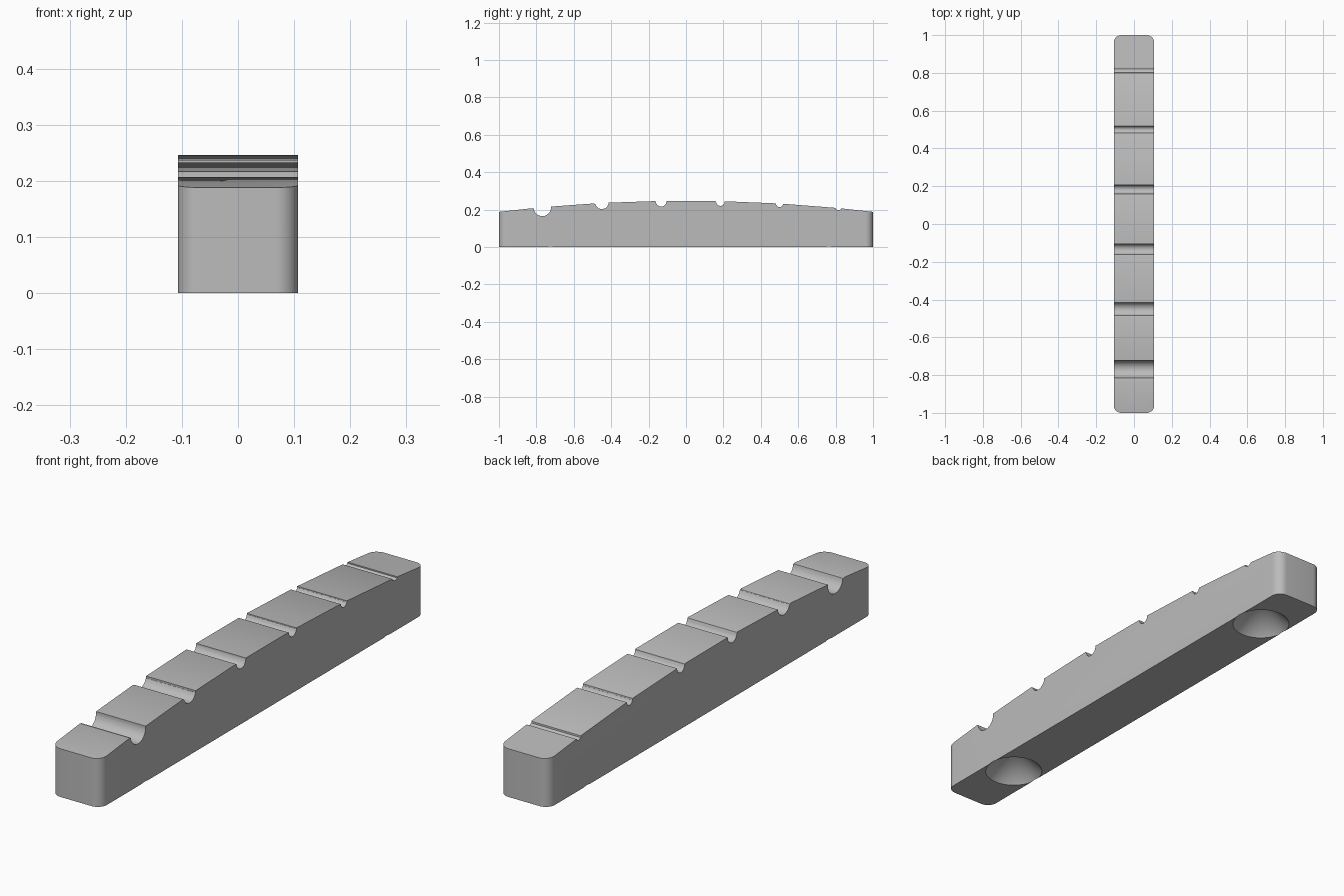
import bpy, bmesh, math

cube = bpy.data.objects.get("Cube")
if cube:
    bpy.data.objects.remove(cube, do_unlink=True)

HALF_W, HALF_L = 0.107, 1.0
CORNER = 0.04

# One plain grey material
grey = bpy.data.materials.new("light grey")
grey.use_nodes = True
colour = (0.5, 0.5, 0.5, 1)
grey.diffuse_color = colour
grey.node_tree.nodes["Principled BSDF"].inputs["Base Color"].default_value = colour


def crown(y):
    """Height of the gently arched top."""
    return 0.247 - 0.059 * y * y


def make_object(name, bm):
    bmesh.ops.recalc_face_normals(bm, faces=bm.faces)
    mesh = bpy.data.meshes.new(name)
    bm.to_mesh(mesh)
    bm.free()
    mesh.materials.append(grey)
    obj = bpy.data.objects.new(name, mesh)
    bpy.context.collection.objects.link(obj)
    return obj


# String slots: centre, radius and floor height, widest at the front
slots = [(-0.768, 0.046, 0.165), (-0.45, 0.036, 0.203), (-0.133, 0.028, 0.216),
         (0.184, 0.023, 0.22), (0.5, 0.018, 0.213), (0.815, 0.014, 0.197)]

# Side profile: arched top interrupted by round-bottomed slots
profile = [(-HALF_L, 0), (-HALF_L, crown(HALF_L))]
for y, r, floor in slots:
    left, right = y - r, y + r
    lip = 0.2 * r
    profile.append((left - lip, crown(left - lip)))
    profile.append((left - 0.2 * lip, crown(left) - 0.3 * lip))
    mid = floor + r
    for i in range(17):
        a = math.pi * (1 + i / 16)
        z = min(mid + r * math.sin(a), crown(y) - 0.006)
        profile.append((y + r * math.cos(a), z))
    profile.append((right, crown(right)))
profile += [(HALF_L, crown(HALF_L)), (HALF_L, 0)]

# Body: extrude the profile across the width and round the upright corners
bm = bmesh.new()
side = bm.faces.new([bm.verts.new((-HALF_W, y, z)) for y, z in profile])
grown = bmesh.ops.extrude_face_region(bm, geom=[side])["geom"]
bmesh.ops.translate(bm, vec=(2 * HALF_W, 0, 0),
                    verts=[g for g in grown if isinstance(g, bmesh.types.BMVert)])
corners = [e for e in bm.edges
           if all(abs(abs(v.co.y) - HALF_L) < 1e-5 for v in e.verts)
           and abs(e.verts[0].co.z - e.verts[1].co.z) > 0.1]
bmesh.ops.bevel(bm, geom=corners, offset=CORNER, segments=10,
                profile=0.5, affect='EDGES')
body = make_object("slotted_bar", bm)

# Conical recesses in the underside
for name, y in (("front_recess_cutter", -0.725), ("rear_recess_cutter", 0.765)):
    bm = bmesh.new()
    bmesh.ops.create_cone(bm, cap_ends=True, segments=48, radius1=0.118,
                          radius2=0.0, depth=0.13)
    bmesh.ops.translate(bm, vec=(0, y, 0.055), verts=bm.verts)
    cutter = make_object(name, bm)
    cutter.hide_render = True
    cutter.hide_set(True)
    cut = body.modifiers.new(name, 'BOOLEAN')
    cut.operation = 'DIFFERENCE'
    cut.solver = 'EXACT'
    cut.object = cutter

# Apply the cuts, then smooth the curved walls while keeping crisp edges
bpy.ops.object.select_all(action='DESELECT')
body.select_set(True)
bpy.context.view_layer.objects.active = body
for m in list(body.modifiers):
    bpy.ops.object.modifier_apply(modifier=m.name)
for helper in [o for o in bpy.data.objects if o.name.endswith("recess_cutter")]:
    bpy.data.objects.remove(helper, do_unlink=True)
bpy.ops.object.shade_smooth_by_angle(angle=math.radians(30))
